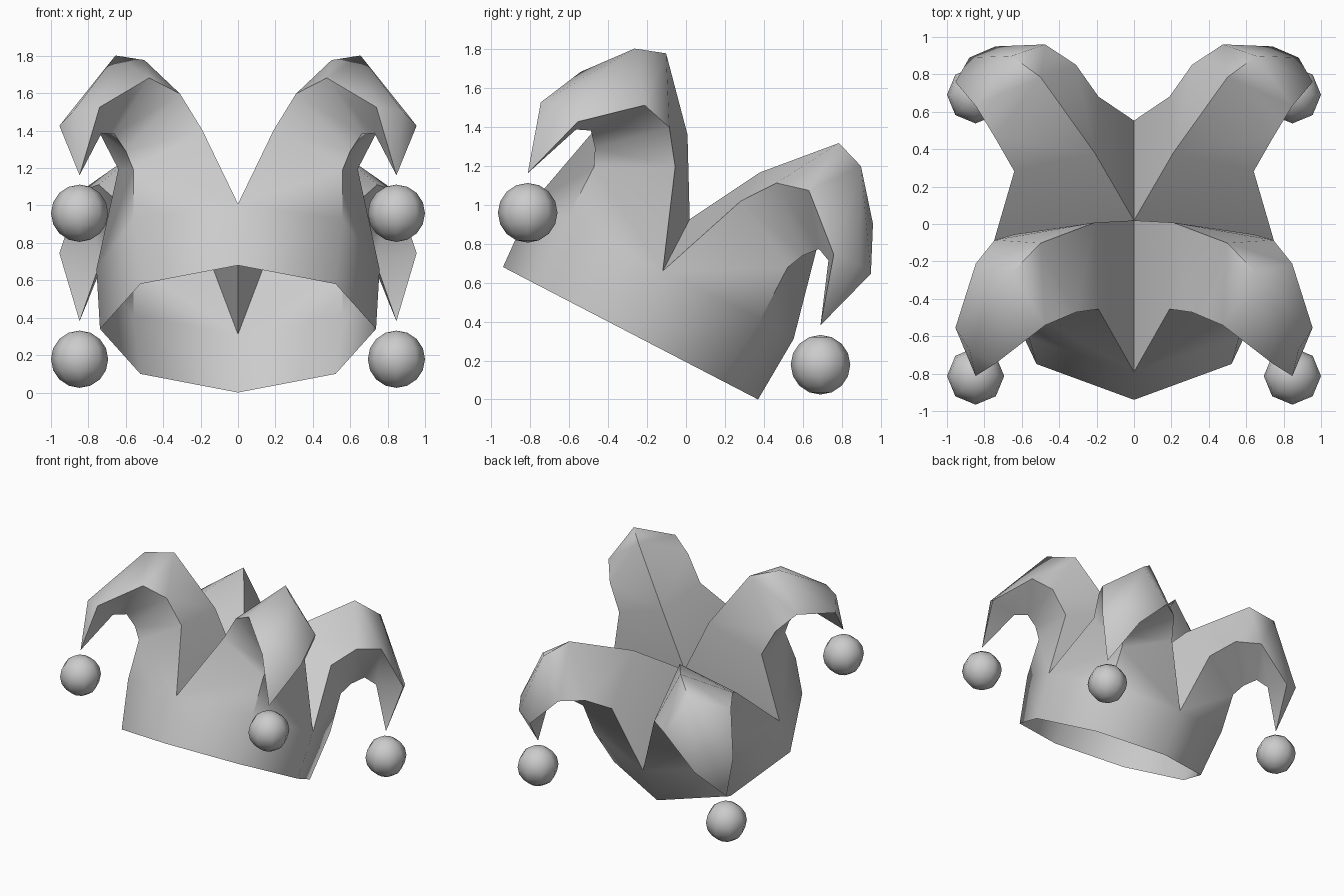
import bpy, bmesh
from math import radians, atan2
from mathutils import Matrix, Vector

if "Cube" in bpy.data.objects:
    bpy.data.objects.remove(bpy.data.objects["Cube"])

# Half of one horn, in the hat's own untilted frame (diagonal plane x = y)
ridge = [(0, .66), (.21, 1.04), (.50, 1.36), (.655, 1.307), (.88, .855), (.847, .486)]
edge = [(0, .757, .36), (.19, .64, .864), (.31, .745, 1.03),
        (.475, .846, 1.073), (.74, .955, .84), (.847, .847, .486)]
under = [(.56, .37), (.56, .67), (.60, .76), (.66, .83), (.73, .80), (.847, .486)]
rim_axis, rim_diag = (0, .738, 0), (.522, .522, 0)

# Hat tilt: back of the rim rests on the ground
tilt = Matrix.Translation((0, -.285, .34)) @ Matrix.Rotation(-atan2(.34, .655), 4, 'X')


def diag(points):
    return [(s, s, w) for s, w in points]


def add_half_horn(bm, place):
    rows = [diag(ridge), edge, diag(under)]
    r, e, u = [[bm.verts.new(place(p)) for p in row] for row in rows]
    a, d = bm.verts.new(place(rim_axis)), bm.verts.new(place(rim_diag))
    bm.faces.new((a, d, u[0], e[0]))
    for i in range(5):
        bm.faces.new((e[i], u[i], u[i + 1], e[i + 1]))
        bm.faces.new((r[i], e[i], e[i + 1], r[i + 1]))


def make_object(name, bm, angle):
    mesh = bpy.data.meshes.new(name)
    bm.to_mesh(mesh)
    bm.free()
    ob = bpy.data.objects.new(name, mesh)
    bpy.context.collection.objects.link(ob)
    bpy.ops.object.select_all(action='DESELECT')
    ob.select_set(True)
    bpy.context.view_layer.objects.active = ob
    bpy.ops.object.shade_smooth_by_angle(angle=radians(angle))
    return ob


# Hat body: eight mirrored half horns welded into one open shell
bm = bmesh.new()
for sx in (1, -1):
    for sy in (1, -1):
        add_half_horn(bm, lambda p: tilt @ Vector((sx * p[0], sy * p[1], p[2])))
        add_half_horn(bm, lambda p: tilt @ Vector((sx * p[1], sy * p[0], p[2])))
bmesh.ops.remove_doubles(bm, verts=bm.verts, dist=.001)
bmesh.ops.dissolve_degenerate(bm, edges=bm.edges, dist=.0005)
bmesh.ops.recalc_face_normals(bm, faces=bm.faces)
top = max(bm.faces, key=lambda f: f.calc_center_median().z)
if top.normal.z < 0:
    bmesh.ops.reverse_faces(bm, faces=bm.faces)
make_object("hat_body", bm, 50)

# Bells hanging straight below each horn tip
for side, sx in (("right", 1), ("left", -1)):
    for end, sy in (("front", -1), ("back", 1)):
        tip = tilt @ Vector((sx * .847, sy * .847, .486))
        bm = bmesh.new()
        bmesh.ops.create_uvsphere(bm, u_segments=8, v_segments=8, radius=.153)
        bmesh.ops.translate(bm, verts=bm.verts, vec=tip - Vector((0, 0, .203)))
        make_object(f"bell_{end}_{side}", bm, 60)
